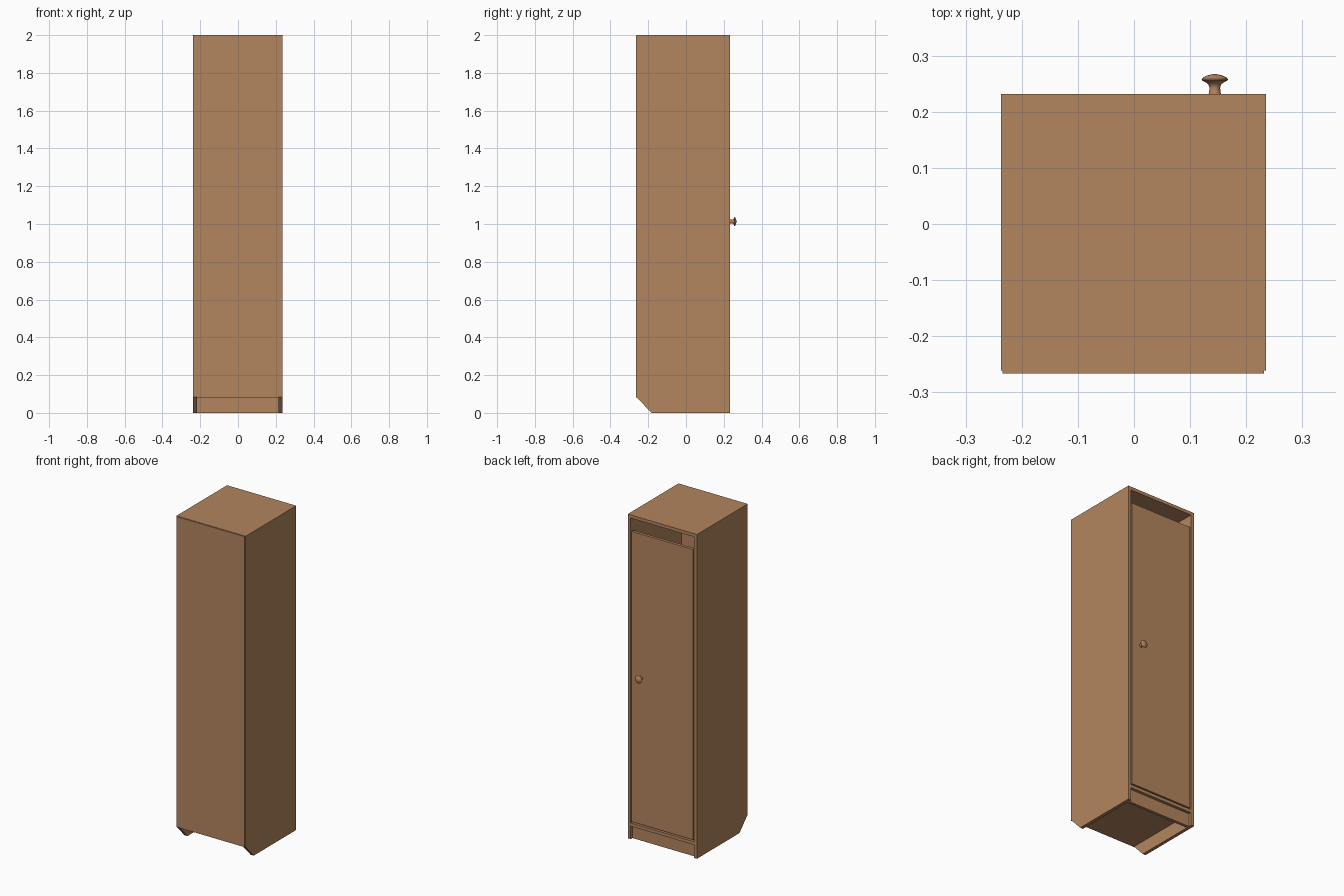
import bpy, bmesh, math
from mathutils import Matrix

if "Cube" in bpy.data.objects:
    bpy.data.objects.remove(bpy.data.objects["Cube"])

wood = bpy.data.materials.new("warm brown wood")
wood.diffuse_color = (0.45, 0.235, 0.112, 1)
wood.use_nodes = True
wood.node_tree.nodes["Principled BSDF"].inputs["Base Color"].default_value = wood.diffuse_color


def finish(name, bm):
    bmesh.ops.recalc_face_normals(bm, faces=bm.faces)
    me = bpy.data.meshes.new(name)
    bm.to_mesh(me)
    bm.free()
    me.materials.append(wood)
    ob = bpy.data.objects.new(name, me)
    bpy.context.collection.objects.link(ob)
    return ob


def board(name, x, y, z):
    """Box given by (min, max) on each axis."""
    bm = bmesh.new()
    bmesh.ops.create_cube(bm, size=1)
    for v in bm.verts:
        v.co = [r[0] if c < 0 else r[1] for c, r in zip(v.co, (x, y, z))]
    return finish(name, bm)


def side_panel(name, x0, x1):
    """Side board with the lower rear corner cut off."""
    outline = [(0.232, 0), (0.232, 1.98), (-0.261, 1.98), (-0.261, 0.083), (-0.183, 0)]
    bm = bmesh.new()
    face = bm.faces.new([bm.verts.new((x0, y, z)) for y, z in outline])
    ext = bmesh.ops.extrude_face_region(bm, geom=[face])
    for g in ext["geom"]:
        if isinstance(g, bmesh.types.BMVert):
            g.co.x = x1
    return finish(name, bm)


L, R, T = -0.237, 0.235, 0.02     # outer sides and board thickness
FRONT, BACK = 0.232, -0.261       # door side faces +y

# Carcass
side_panel("left_side", L, L + T)
side_panel("right_side", R - T, R)
board("top_panel", (L, R), (BACK, FRONT), (1.98, 2.0))
board("bottom_panel", (L + T, R - T), (BACK, FRONT), (0.08, 0.10))
board("back_panel", (L + 0.003, R - 0.003), (-0.266, BACK), (0.083, 1.998))
board("plinth", (L + T, R - T), (FRONT - 0.036, FRONT - 0.018), (0, 0.08))

# Door, leaving an open slot above it
board("door", (L + T + 0.006, R - T - 0.006), (FRONT - 0.019, FRONT - 0.001), (0.109, 1.90))

# Turned knob: (radius, height) profile spun around its axis
profile = [(0, 0), (0.011, 0), (0.010, 0.006), (0.0095, 0.012), (0.011, 0.017),
           (0.016, 0.0215), (0.0225, 0.0245), (0.0235, 0.027), (0.021, 0.030),
           (0.014, 0.0335), (0.007, 0.0355), (0, 0.0365)]
bm = bmesh.new()
pts = [bm.verts.new((r, 0, h)) for r, h in profile]
edges = [bm.edges.new(p) for p in zip(pts, pts[1:])]
bmesh.ops.spin(bm, geom=pts + edges, cent=(0, 0, 0), axis=(0, 0, 1),
               angle=2 * math.pi, steps=24)
bmesh.ops.remove_doubles(bm, verts=bm.verts, dist=1e-5)
bmesh.ops.transform(bm, verts=bm.verts, matrix=Matrix.Translation((0.144, FRONT - 0.001, 1.013))
                    @ Matrix.Rotation(-math.pi / 2, 4, 'X'))
knob = finish("door_knob", bm)
bpy.context.view_layer.objects.active = knob
knob.select_set(True)
bpy.ops.object.shade_smooth_by_angle(angle=math.radians(40))
